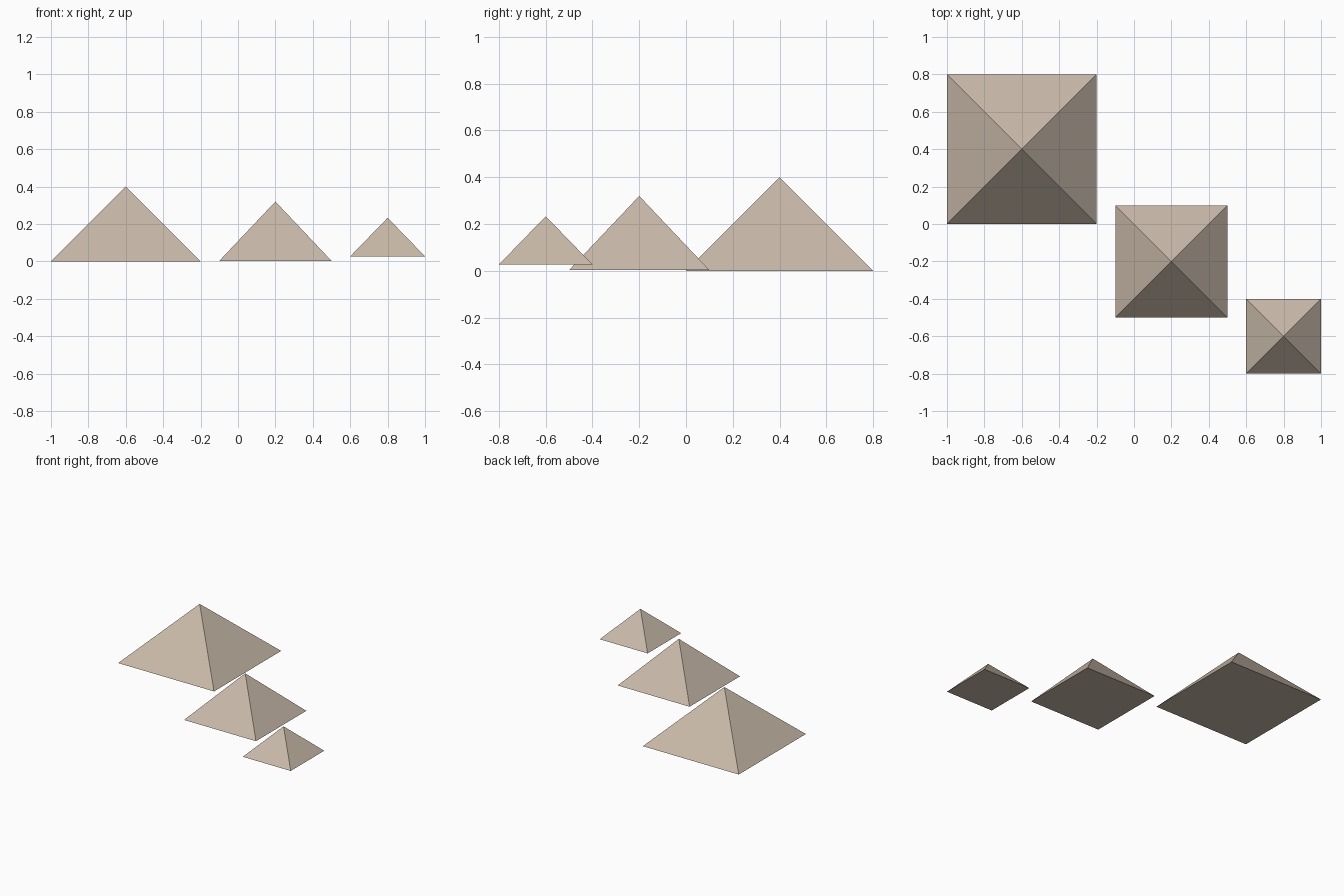
import bpy
import math

cube = bpy.data.objects.get("Cube")
if cube:
    bpy.data.objects.remove(cube, do_unlink=True)

# Sandstone colour
SAND = (0.58, 0.485, 0.395, 1.0)
sandstone = bpy.data.materials.new("sandstone")
sandstone.use_nodes = True
sandstone.diffuse_color = SAND
bsdf = next(n for n in sandstone.node_tree.nodes if n.type == "BSDF_PRINCIPLED")
bsdf.inputs["Base Color"].default_value = SAND
bsdf.inputs["Roughness"].default_value = 0.9


def pyramid(name, x, y, half_width, base, apex):
    """Square pyramid with its sides along the x and y axes."""
    bpy.ops.mesh.primitive_cone_add(
        vertices=4,
        radius1=half_width * math.sqrt(2),
        radius2=0,
        depth=apex - base,
        end_fill_type="NGON",
        location=(x, y, (base + apex) / 2),
        rotation=(0, 0, math.pi / 4),
    )
    obj = bpy.context.object
    obj.name = obj.data.name = name
    obj.data.materials.append(sandstone)
    bpy.ops.object.transform_apply(location=False, rotation=True, scale=True)
    return obj


# Three pyramids in a diagonal row, shrinking towards the front
pyramid("large_pyramid", -0.6, 0.4, 0.4, 0.0, 0.4)
pyramid("medium_pyramid", 0.2, -0.2, 0.3, 0.003, 0.32)
pyramid("small_pyramid", 0.8, -0.6, 0.2, 0.027, 0.233)
